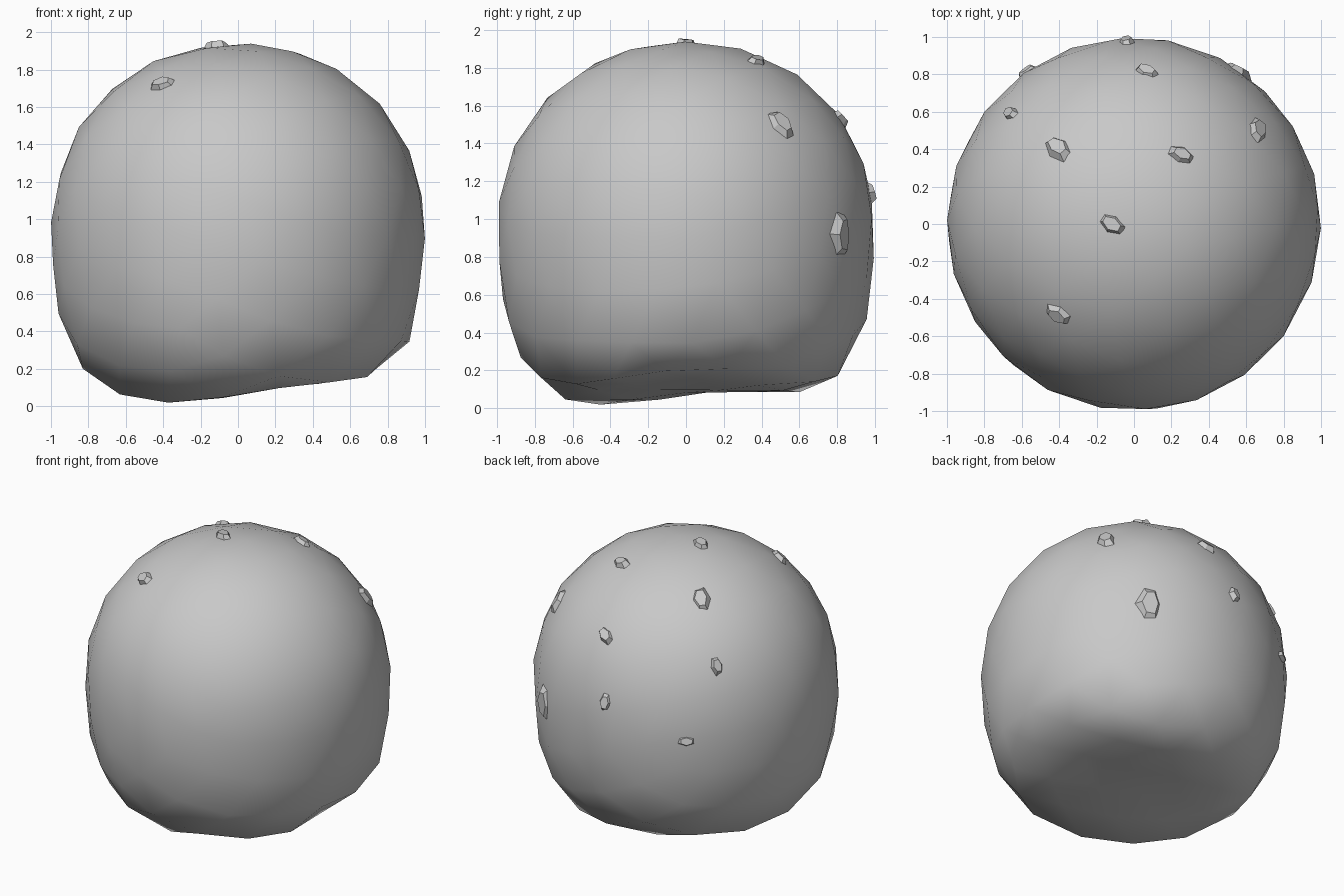
import bpy, bmesh, math, random
from mathutils import Vector, Matrix

random.seed(4)
cube = bpy.data.objects.get("Cube")
if cube:
    bpy.data.objects.remove(cube)

GREY = (0.58, 0.58, 0.58, 1)
stone = bpy.data.materials.new("stone_grey")
stone.use_nodes = True
stone.diffuse_color = GREY
stone.node_tree.nodes["Principled BSDF"].inputs["Base Color"].default_value = GREY

CENTRE = Vector((0, 0, 0.94))


def base_height(x, y):
    """Underside: nearly level, with a low lump, a side notch and a raised corner."""
    lump = max(0, 1 - math.hypot(x + 0.37, y + 0.5) / 0.6)
    notch = max(0, 1 - math.hypot(x - 0.75, y - 0.05) / 0.5)
    corner = max(0, (x + y) * 0.7071 - 0.6)
    return 0.085 + 0.06 * max(0, x) - 0.1 * lump + 0.1 * notch + 0.2 * corner


def surface(direction):
    """Point on the boulder: round above, squarer below, with an uneven base."""
    n = direction.normalized()
    power = 2.1 if n.z > 0 else 2.1 + 0.8 * min(1, -n.z * 2)
    flat = math.hypot(n.x, n.y)
    r = (flat ** power + abs(n.z) ** power) ** (-1 / power)
    p = CENTRE + n * r
    p.z = max(p.z, base_height(p.x, p.y), 0)
    return p


def add_object(name, bm):
    mesh = bpy.data.meshes.new(name)
    bmesh.ops.recalc_face_normals(bm, faces=bm.faces)
    bm.to_mesh(mesh)
    bm.free()
    mesh.materials.append(stone)
    obj = bpy.data.objects.new(name, mesh)
    bpy.context.collection.objects.link(obj)
    return obj


# Boulder body: a turned, coarse ball pushed out to the rounded form
bm = bmesh.new()
bmesh.ops.create_icosphere(bm, subdivisions=3, radius=1,
                           matrix=Matrix.Rotation(0.35, 4, (1, 2, 1)))
for v in bm.verts:
    v.co = surface(v.co)
boulder = add_object("boulder", bm)
for f in boulder.data.polygons:
    f.use_smooth = True

# Chips stuck in the surface: position, long direction, length
CHIPS = [
    ((-0.12, 0, 1.94), (1, -0.6, 0), 0.18),
    ((-0.41, -0.49, 1.73), (1, -0.6, 0.3), 0.19),
    ((-0.41, 0.41, 1.77), (1, -1, 0), 0.21),
    ((0.26, 0.38, 1.86), (1, -0.4, 0), 0.17),
    ((0.07, 0.84, 1.55), (1, -0.6, 0.4), 0.17),
    ((0.67, 0.51, 1.51), (0, 0.5, -1), 0.21),
    ((0.55, 0.82, 0.92), (0, 0, 1), 0.29),
    ((-0.04, 0.97, 1.14), (0, 0, 1), 0.15),
    ((-0.66, 0.59, 1.42), (0.3, 0, 1), 0.15),
    ((-0.57, 0.81, 0.94), (1, 1, 0), 0.14),
]
for i, (place, along, length) in enumerate(CHIPS):
    spot = surface(Vector(place) - CENTRE)
    normal = (spot - CENTRE).normalized()
    side = normal.cross(Vector(along)).normalized()
    long_axis = side.cross(normal)
    frame = Matrix((long_axis, side, normal)).transposed().to_4x4()
    frame.translation = spot - normal * 0.01
    tilt = Matrix.Rotation(random.uniform(-0.2, 0.2), 4, 'X')
    bm = bmesh.new()
    bmesh.ops.create_cone(bm, cap_ends=True, segments=6, radius1=0.5, radius2=0.3, depth=1)
    for v in bm.verts:
        v.co.x *= length * random.uniform(0.9, 1.1)
        v.co.y *= length * random.uniform(0.55, 0.7)
        v.co.z *= 0.045 * random.uniform(0.8, 1.2)
    bm.transform(frame @ tilt)
    add_object(f"stone_chip_{i + 1}", bm)
